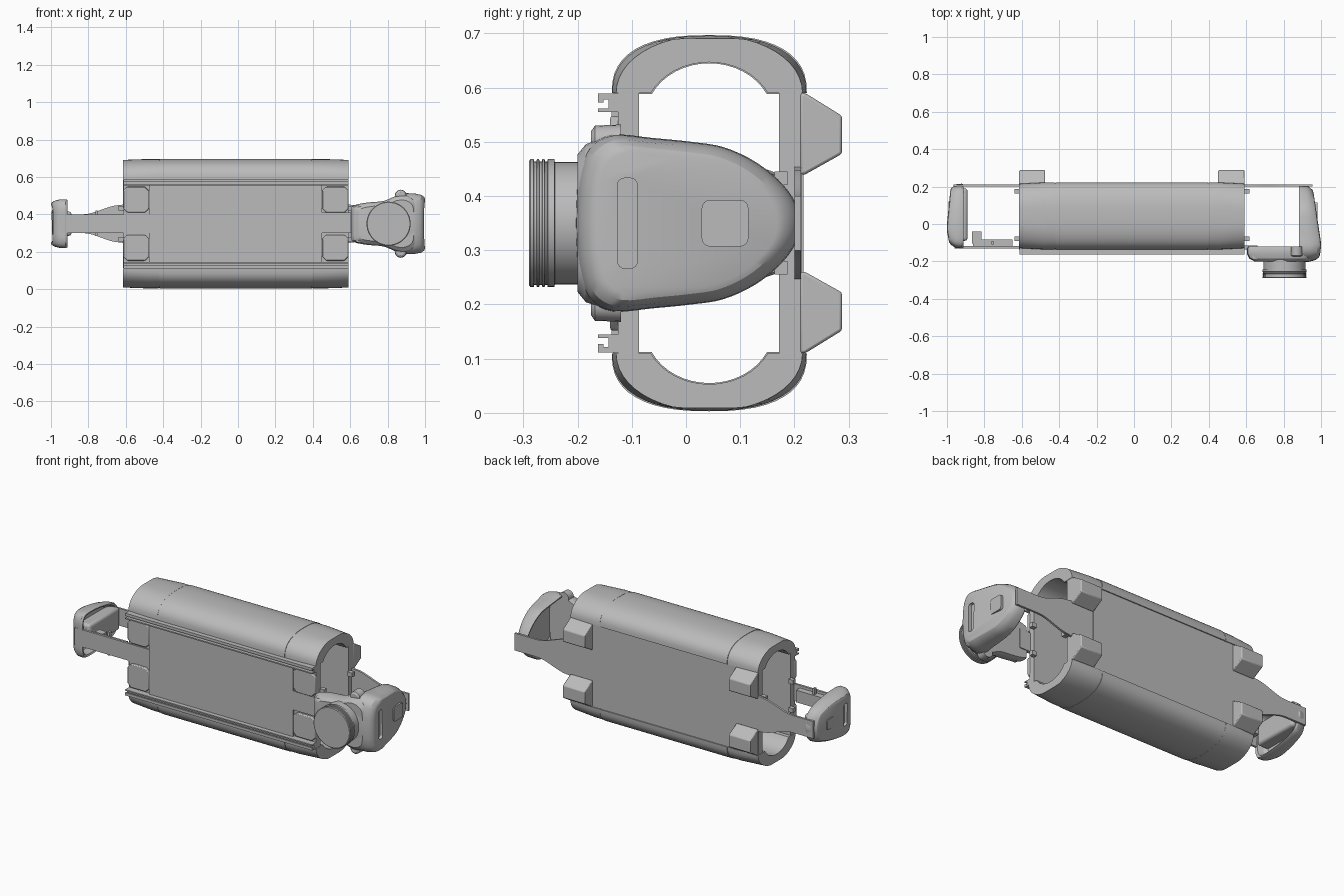
import bpy, bmesh, math

if "Cube" in bpy.data.objects:
    bpy.data.objects.remove(bpy.data.objects["Cube"])

grey = bpy.data.materials.new("body grey")
grey.diffuse_color = (0.5, 0.5, 0.5, 1)
grey.use_nodes = True
grey.node_tree.nodes["Principled BSDF"].inputs["Base Color"].default_value = grey.diffuse_color
ZC = 0.35  # mirror height


def finish(name, bm):
    bmesh.ops.recalc_face_normals(bm, faces=bm.faces)
    me = bpy.data.meshes.new(name)
    bm.to_mesh(me)
    bm.free()
    ob = bpy.data.objects.new(name, me)
    bpy.context.collection.objects.link(ob)
    me.materials.append(grey)
    return ob


def loft(name, rings):
    """Skin closed rings of equal length and cap both ends."""
    bm = bmesh.new()
    vs = [[bm.verts.new(p) for p in r] for r in rings]
    n = len(rings[0])
    for a, b in zip(vs, vs[1:]):
        for i in range(n):
            j = (i + 1) % n
            bm.faces.new((a[i], a[j], b[j], b[i]))
    bm.faces.new(vs[0])
    bm.faces.new(vs[-1])
    return finish(name, bm)


def prism(name, pts, axis, a, b):
    """Extrude a 2D outline along one axis."""
    put = {'x': lambda p, d: (d, p[0], p[1]), 'y': lambda p, d: (p[0], d, p[1])}[axis]
    return loft(name, [[put(p, d) for p in pts] for d in (a, b)])


def box(name, x, y, z):
    return prism(name, [(x[0], z[0]), (x[1], z[0]), (x[1], z[1]), (x[0], z[1])], 'y', *y)


def bevel(ob, w, seg=2):
    m = ob.modifiers.new("bevel", 'BEVEL')
    m.width, m.segments = w, seg
    return ob


def symmetric(half):
    """Close an outline of (position, half height) about the mirror height."""
    return [(a, ZC + h) for a, h in half] + [(a, ZC - h) for a, h in reversed(half)]


def curve(pts, n=4):
    """Closed Catmull-Rom resampling."""
    out, k = [], len(pts)
    for i in range(k):
        p = [pts[(i + j - 1) % k] for j in range(4)]
        for s in range(n):
            t = s / n
            out.append(tuple(0.5 * (2 * b + (c - a) * t + (2 * a - 5 * b + 4 * c - d) * t * t
                                    + (3 * b - a - 3 * c + d) * t ** 3) for a, b, c, d in zip(*p)))
    return out


def round_rect(c, hw, hh, r):
    return [(c[0] + sx * (hw - r) + r * math.cos(t), c[1] + sz * (hh - r) + r * math.sin(t))
            for q, (sx, sz) in enumerate(((1, 1), (-1, 1), (-1, -1), (1, -1)))
            for t in [math.pi / 2 * (q + k / 4) for k in range(5)]]


def lathe_y(name, x, z, prof, n=48):
    return loft(name, [[(x + r * math.cos(2 * math.pi * i / n), y, z + r * math.sin(2 * math.pi * i / n))
                        for i in range(n)] for y, r in prof])


# upper and lower shells: smooth middle with flatter end caps
def arch(side, w, h, e, lip):
    outer, inner = [], []
    for i in range(25):
        t = math.pi * i / 24
        c, s = math.cos(t), max(0, math.sin(t))
        outer.append((0.043 - w * math.copysign(abs(c) ** (2 / e), c), 0.24 + h * s ** (2 / e)))
    for i in range(17):
        a = math.radians(26 + 128 * i / 16)
        y = 0.043 + 0.12 * math.cos(a)
        inner.append((y, 0.24 + 0.057 * (math.sin(a) - math.sin(math.radians(26))) / 0.5616 + lip))
    return [(y, ZC + side * z) for y, z in outer + inner]


for side, word in ((1, "upper"), (-1, "lower")):
    mid = arch(side, 0.18, 0.107, 2.5, 0)
    rim = arch(side, 0.179, 0.106, 2.4, 0)
    end = arch(side, 0.172, 0.107, 2.05, 0)
    flat_end = []
    for y, z in end:  # faceted outer lip of the cap
        flat_end.append((y, ZC + side * min(abs(z - ZC), 0.341)))
    prism(word + "_shell", mid, 'x', -0.42, 0.395)
    for xa, xb in ((-0.424, -0.614), (0.399, 0.592)):
        loft(word + "_end_cap", [[(xa, *p) for p in rim],
                                 [(xa + 0.3 * (xb - xa), *p) for p in rim],
                                 [(xb, *p) for p in flat_end]])
        prism(word + "_seam", [(0.043 + (y - 0.043) * 0.985, z - side * 0.002) for y, z in mid],
              'x', xa - 0.005, xa + 0.005)
    # grooved rail along the front edges
    c = [(-0.125, 0.205), (-0.162, 0.205), (-0.162, 0.212), (-0.143, 0.212), (-0.143, 0.228),
         (-0.152, 0.228), (-0.152, 0.223), (-0.162, 0.223), (-0.162, 0.239), (-0.125, 0.239)]
    prism(word + "_front_rail", [(y, ZC + side * z) for y, z in c], 'x', -0.612, 0.59)
    for xa, xb in ((-0.614, -0.475), (0.45, 0.592)):
        # tapered rear feet
        foot = [(0.21, 0.24), (0.22, 0.24), (0.288, 0.198), (0.288, 0.128), (0.22, 0.09), (0.21, 0.09)]
        bevel(prism(word + "_rear_foot", [(y, ZC + side * z) for y, z in foot], 'x', xa, xb), 0.006)
        # chamfered front corner plates
        k = 0.022
        plate = [(xa + k, 0.06), (xb - k, 0.06), (xb, 0.06 + k), (xb, 0.198 - k),
                 (xb - k, 0.198), (xa + k, 0.198), (xa, 0.198 - k), (xa, 0.06 + k)]
        bevel(prism(word + "_corner_plate", [(x, ZC + side * z) for x, z in plate], 'y', -0.14, -0.12), 0.005)
        # small pins on the body ends
        px = xa - 0.012 if xa < 0 else xb + 0.012
        for y in (-0.08, 0.175):
            box(word + "_end_pin", (px - 0.014, px + 0.014), (y - 0.012, y + 0.012),
                sorted((ZC + side * 0.07, ZC + side * 0.095)))

# flat walls joining the shells
box("front_wall", (-0.612, 0.59), (-0.125, -0.087), (0.11, 0.59))
box("front_panel", (-0.475, 0.448), (-0.137, -0.12), (0.145, 0.555))
box("rear_wall", (-0.612, 0.59), (0.172, 0.213), (0.11, 0.59))
box("rear_panel", (-0.475, 0.45), (0.2, 0.217), (0.11, 0.59))

# flared rear straps and straight front strap
for s, root, tip, word in ((-1, 0.60, 0.965, "left"), (1, 0.58, 0.955, "right")):
    f = [(root, 0.105)]
    for i in range(9):
        t = i / 8
        f.append((root + 0.03 + 0.2 * t, 0.05 + 0.05 * (1 - t * t * (3 - 2 * t))))
    f.append((tip, 0.05))
    prism(word + "_rear_strap", symmetric([(s * x, h) for x, h in f]), 'y', 0.2, 0.212)
box("left_front_strap", (-0.96, -0.475), (-0.13, -0.117), (0.3, 0.4))
box("right_front_strap", (0.448, 0.66), (-0.135, -0.115), (0.3, 0.41))
box("latch_plate", (-0.86, -0.65), (-0.118, -0.083), (0.315, 0.385))
box("latch_hook", (-0.865, -0.815), (-0.105, -0.04), (0.32, 0.38))
box("latch_bar", (-0.763, -0.75), (-0.11, -0.09), (0.285, 0.42))


# hollow grips, open toward the body
def grip(name, half, yc, rim, face, thick, sgn):
    line = curve(symmetric(half))

    def ring(k, depth):
        pts = []
        for y, z in line:
            yy = yc + (y - yc) * k
            top = face(yy)
            pts.append((sgn * depth(top), yy, ZC + (z - ZC) * k))
        return pts
    ob = loft(name, [ring(0.74, lambda f: f - thick), ring(0.84, lambda f: f - thick - 0.012),
                     ring(0.9, lambda f: rim), ring(0.97, lambda f: rim - 0.004), ring(1, lambda f: rim + 0.006),
                     ring(0.99, lambda f: rim + 0.5 * (f - rim)), ring(0.94, lambda f: f - 0.018),
                     ring(0.87, lambda f: f - 0.004), ring(0.8, lambda f: f)])
    return ob


def slot(ob, y, hh, x):
    cut = prism(ob.name + "_slot_cutter", round_rect((y, ZC), 0.018, hh, 0.012), 'x', x - 0.02, x + 0.02)
    cut.hide_render = True
    cut.hide_set(True)
    m = ob.modifiers.new("slot", 'BOOLEAN')
    m.object, m.operation, m.solver = cut, 'DIFFERENCE', 'EXACT'


right = grip("right_grip",
             [(-0.203, 0.03), (-0.197, 0.09), (-0.178, 0.14), (-0.135, 0.163), (-0.06, 0.157), (0.01, 0.15),
              (0.07, 0.14), (0.13, 0.112), (0.18, 0.07), (0.207, 0.025)],
             0.0, 0.885, lambda y: 1.0 - 0.15 * max(0, y + 0.1) - 0.12 * max(0, -0.12 - y), 0.03, 1)
slot(right, -0.108, 0.083, 0.995)
prism("right_button", round_rect((0.072, ZC), 0.043, 0.043, 0.015), 'x', 0.965, 0.981)
left = grip("left_grip",
            [(-0.13, 0.03), (-0.128, 0.09), (-0.105, 0.125), (-0.04, 0.13), (0.05, 0.122), (0.13, 0.105),
             (0.185, 0.08), (0.212, 0.025)],
            0.043, 0.915, lambda y: 1.0 - 0.1 * max(0, y - 0.0) - 0.2 * max(0, -0.04 - y), 0.03, -1)
slot(left, -0.045, 0.065, -0.995)
prism("left_button", round_rect((0.09, ZC), 0.03, 0.03, 0.01), 'x', -0.993, -0.975)
bevel(box("left_grip_pad", (-0.965, -0.89), (-0.09, 0.19), (0.285, 0.415)), 0.015, 3)

# housing under the dial
shell = curve(symmetric([(0.605, 0.07), (0.62, 0.098), (0.69, 0.113), (0.78, 0.122), (0.85, 0.15),
                         (0.91, 0.152), (0.955, 0.12), (0.965, 0.05)]), 3)
loft("dial_housing", [[(0.83 + (x - 0.83) * k, y, ZC + (z - ZC) * k) for x, z in shell]
                      for y, k in ((-0.12, 0.97), (-0.13, 1), (-0.16, 1), (-0.185, 0.94), (-0.2, 0.82))])
for side in (1, -1):
    lathe_y("housing_knob", 0.87, ZC + side * 0.15, [(-0.175, 0.02), (-0.168, 0.03), (-0.12, 0.032)], 20)
    bevel(box("housing_tab", (0.63, 0.69), (-0.19, -0.14), sorted((ZC + side * 0.055, ZC + side * 0.1))), 0.006)

# stepped dial with grip grooves
R = 0.118
prof = [(-0.18, 0.113), (-0.242, 0.113), (-0.243, R)]
for y in (-0.258, -0.268, -0.278):
    prof += [(y + 0.003, R), (y + 0.002, R - 0.004), (y - 0.002, R - 0.004), (y - 0.003, R)]
lathe_y("dial", 0.805, ZC, prof + [(-0.287, R), (-0.29, R - 0.004)])

# smooth shading with crisp edges
for ob in bpy.context.scene.objects:
    if not ob.hide_render:
        ob.select_set(True)
        bpy.context.view_layer.objects.active = ob
bpy.ops.object.shade_smooth_by_angle(angle=math.radians(28))
